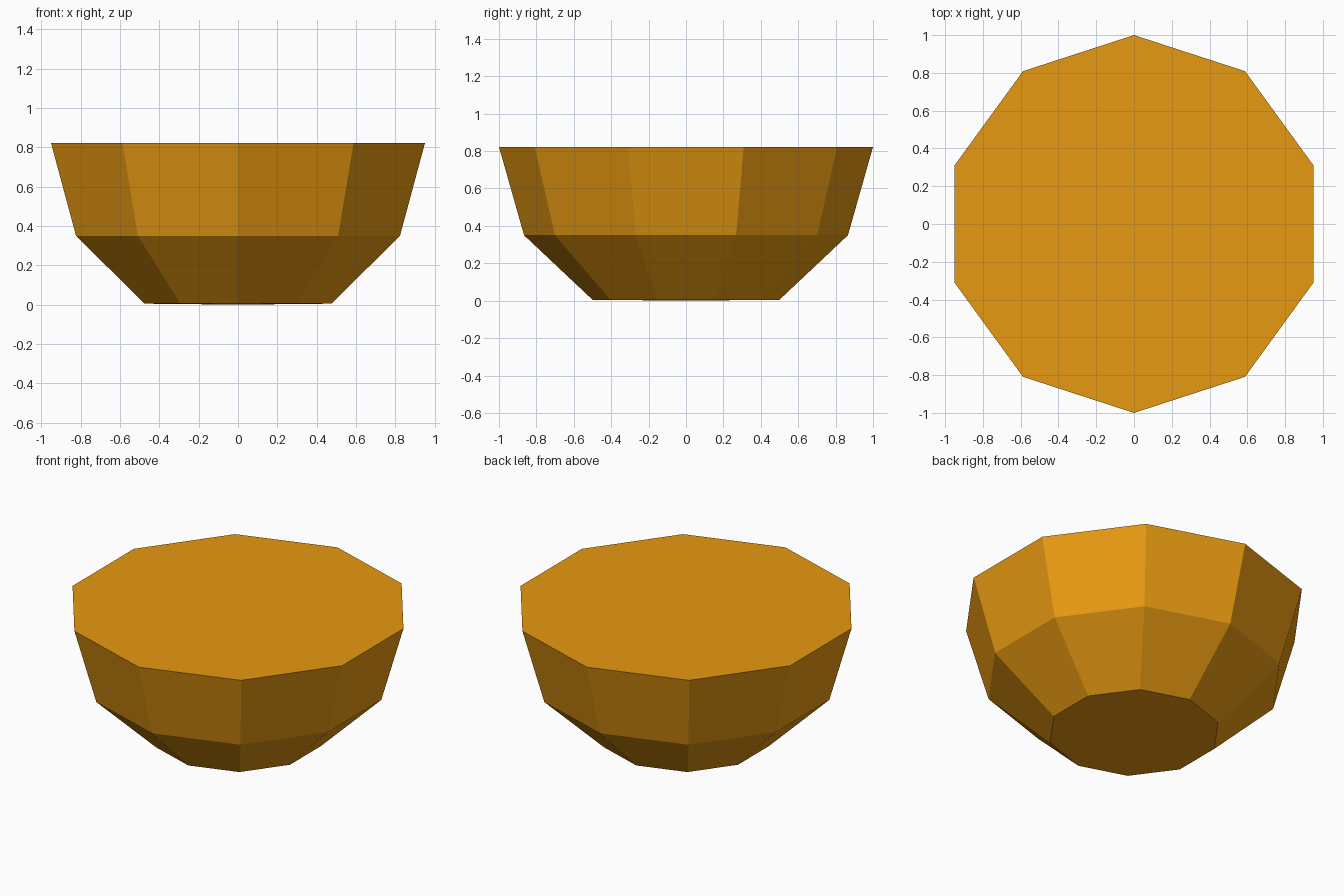
import bpy, bmesh, math

if "Cube" in bpy.data.objects:
    bpy.data.objects.remove(bpy.data.objects["Cube"])

SIDES = 10
# (radius, height) from bottom ring to rim: a flattened lower half sphere
RINGS = [(0.5, 0.005), (0.866, 0.35), (1.0, 0.823)]

mat = bpy.data.materials.new("amber")
mat.diffuse_color = (0.8, 0.32, 0.006, 1.0)
mat.use_nodes = True
mat.node_tree.nodes["Principled BSDF"].inputs["Base Color"].default_value = mat.diffuse_color

bm = bmesh.new()


def ring(radius, z):
    angles = [math.pi / 2 + 2 * math.pi * i / SIDES for i in range(SIDES)]
    return [bm.verts.new((radius * math.cos(a), radius * math.sin(a), z)) for a in angles]


loops = [ring(r, z) for r, z in RINGS]

# Faceted side bands
for low, high in zip(loops, loops[1:]):
    for i in range(SIDES):
        j = (i + 1) % SIDES
        bm.faces.new((low[i], low[j], high[j], high[i]))

# Very shallow pointed base
pole = bm.verts.new((0, 0, 0))
for i in range(SIDES):
    bm.faces.new((pole, loops[0][(i + 1) % SIDES], loops[0][i]))

# Flat top
bm.faces.new(loops[-1])
bmesh.ops.recalc_face_normals(bm, faces=bm.faces)

mesh = bpy.data.meshes.new("faceted_bowl")
bm.to_mesh(mesh)
bm.free()
mesh.materials.append(mat)
bpy.context.collection.objects.link(bpy.data.objects.new("faceted_bowl", mesh))
